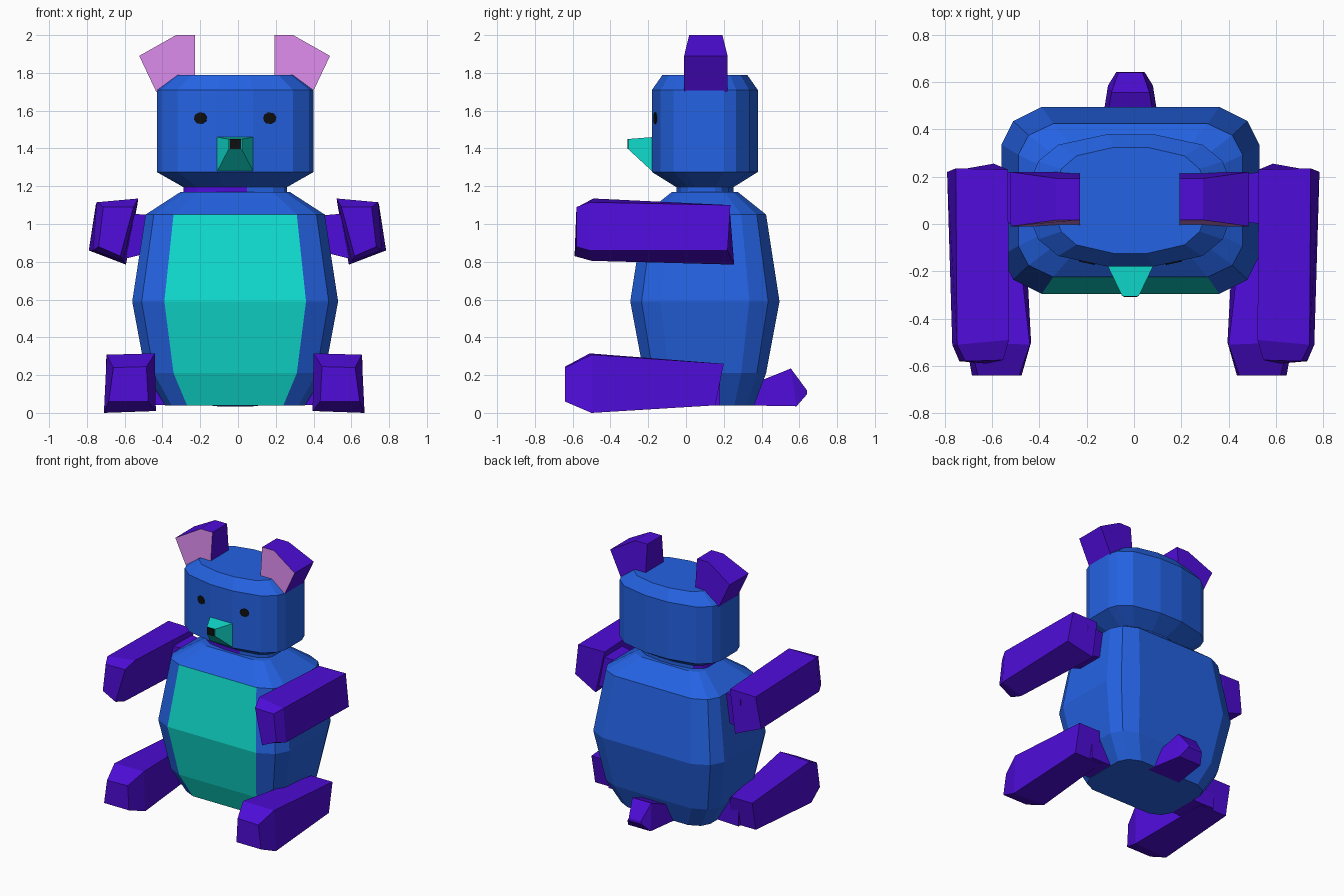
import bpy, bmesh, math
from mathutils import Matrix, Vector

if "Cube" in bpy.data.objects:
    bpy.data.objects.remove(bpy.data.objects["Cube"])

CX, CY = -0.015, 0.1   # shared centre line of body and head


def srgb(r, g, b):
    f = lambda c: c / 12.92 if c <= 0.04045 else ((c + 0.055) / 1.055) ** 2.4
    return (f(r / 255), f(g / 255), f(b / 255), 1)


def material(name, rgb):
    m = bpy.data.materials.new(name)
    m.diffuse_color = srgb(*rgb)
    m.use_nodes = True
    m.node_tree.nodes["Principled BSDF"].inputs["Base Color"].default_value = m.diffuse_color
    return m


BLUE = material("blue", (36, 98, 226))
PURPLE = material("purple", (78, 12, 216))
TEAL = material("teal", (16, 222, 208))
PINK = material("pink", (218, 138, 234))
BLACK = material("black", (14, 14, 14))


def add_loft(bm, rings):
    """Skin a list of equal rings of points and cap both ends."""
    vs = [[bm.verts.new(p) for p in r] for r in rings]
    n = len(vs[0])
    for a, b in zip(vs, vs[1:]):
        for i in range(n):
            j = (i + 1) % n
            bm.faces.new((a[i], a[j], b[j], b[i]))
    bm.faces.new(vs[0][::-1])
    bm.faces.new(vs[-1])


def build(name, lofts, mats, rule=None):
    bm = bmesh.new()
    for rings in lofts:
        add_loft(bm, rings)
    bmesh.ops.recalc_face_normals(bm, faces=bm.faces)
    bm.normal_update()
    if rule:
        for f in bm.faces:
            f.material_index = int(bool(rule(f.calc_center_median(), f.normal)))
    me = bpy.data.meshes.new(name)
    bm.to_mesh(me)
    bm.free()
    for m in mats:
        me.materials.append(m)
    ob = bpy.data.objects.new(name, me)
    bpy.context.collection.objects.link(ob)
    return ob


def sym_ring(quarter, sx, sy, z):
    """Full ring from a quarter outline mirrored over both axes."""
    q = quarter
    pts = (q + [(x, -y) for x, y in q[::-1]]
           + [(-x, -y) for x, y in q] + [(-x, y) for x, y in q[::-1]])
    return [(CX + x * sx, CY + y * sy, z) for x, y in pts]


def side(rings, s, cx):
    return [[(cx + s * x, y, z) for x, y, z in r] for r in rings]


def box(x0, x1, r0, r1):
    """Rings across x; r = (ymin, ymax, zmin, zmax)."""
    f = lambda x, r: [(x, r[0], r[2]), (x, r[1], r[2]), (x, r[1], r[3]), (x, r[0], r[3])]
    return [f(x0, r0), f(x1, r1)]


# Body with a teal belly on the front faces
bq = [(.375, .395), (.495, .335), (.545, .235)]
build("body", [[sym_ring(bq, *r) for r in (
    (.68, .66, .04), (.87, .82, .21), (1, 1, .59), (.87, .82, 1.05), (.53, .44, 1.17))]],
    [BLUE, TEAL],
    lambda c, n: n.y < -.6 and abs(c.x - CX) < .05 and c.z < 1.05)

# Neck, purple on its front and left faces
hq = [(.095, .28), (.305, .235), (.39, .165), (.415, .1)]
build("neck", [[sym_ring(hq, .66, .54, z) for z in (1.14, 1.22)]], [BLUE, PURPLE],
      lambda c, n: n.y < -.1 and c.x < .06 or n.x < -.5)

# Head
build("head", [[sym_ring(hq, *r) for r in (
    (.66, .54, 1.195), (1, 1, 1.275), (1, 1, 1.71), (.75, .8, 1.79))]], [BLUE])

# Muzzle and nose plate
rect = lambda x, y, z0, z1: [(CX - x, y, z0), (CX + x, y, z0), (CX + x, y, z1), (CX - x, y, z1)]
build("muzzle", [[rect(.095, -.15, 1.265, 1.46), rect(.095, -.18, 1.28, 1.46),
                  rect(.035, -.305, 1.395, 1.45)]], [TEAL])
build("nose", [[rect(.03, -.304, 1.396, 1.449), rect(.03, -.309, 1.396, 1.449)]], [BLACK])

# Tail: lofted along its length
tail = []
for w, lo, hi in ((.14, (.3, .04), (.32, .14)), (.095, (.585, .035), (.555, .235)),
                  (.06, (.642, .1), (.64, .12))):
    tail.append([(CX - w, *lo), (CX + w, *lo), (CX + w * .85, *hi), (CX - w * .85, *hi)])
build("tail", [tail], [PURPLE])

# Arm, leg and ear shapes for the right side (rings: top out, top in, bottom in, bottom out)
arm = [[(.75, .235, 1.10), (.53, .23, 1.10), (.59, .255, .785), (.787, .22, .86)],
       [(.745, -.51, 1.115), (.525, -.49, 1.135), (.605, -.5, .805), (.765, -.51, .86)],
       [(.71, -.58, 1.09), (.55, -.575, 1.09), (.62, -.59, .83), (.735, -.58, .88)]]
shoulder = box(.38, .62, (.02, .2, .87, 1.04), (-.01, .23, .81, 1.06))
leg = [[(.68, .2, .26), (.5, .2, .26), (.45, .155, .04), (.68, .155, .04)],
       [(.675, -.5, .308), (.42, -.51, .315), (.415, -.5, .01), (.69, -.5, 0)],
       [(.64, -.64, .24), (.465, -.64, .245), (.455, -.64, .06), (.665, -.64, .06)]]
hip = box(.25, .55, (-.04, .17, .045, .18), (-.06, .18, .04, .255))
# Ear outline: x, z, half depth
ear_outline = [(.21, 2.0, .088), (.31, 2.0, .088), (.505, 1.89, .115), (.415, 1.70, .115), (.21, 1.72, .115)]
ear = [[(x, .105 + s * d, z) for x, z, d in ear_outline] for s in (-1, 1)]

for s, label in ((1, "right"), (-1, "left")):
    build(label + "_arm", [side(arm, s, -.003), side(shoulder, s, -.003)], [PURPLE])
    build(label + "_leg", [side(leg, s, -.02), side(hip, s, -.02)], [PURPLE])
    build(label + "_ear", [side(ear, s, -.018)], [PURPLE, PINK], lambda c, n: n.y < -.6)
    # Eye: thin octagonal plate lying on the slanted face
    turn = Matrix.Translation((CX + s * .183, -.161, 1.56)) @ Matrix.Rotation(s * math.radians(12), 4, 'Z')
    eye = [[turn @ Vector((.036 * math.cos(a * math.pi / 4 + .2), y, .032 * math.sin(a * math.pi / 4 + .2)))
            for a in range(8)] for y in (.003, -.005)]
    build(label + "_eye", [eye], [BLACK])
